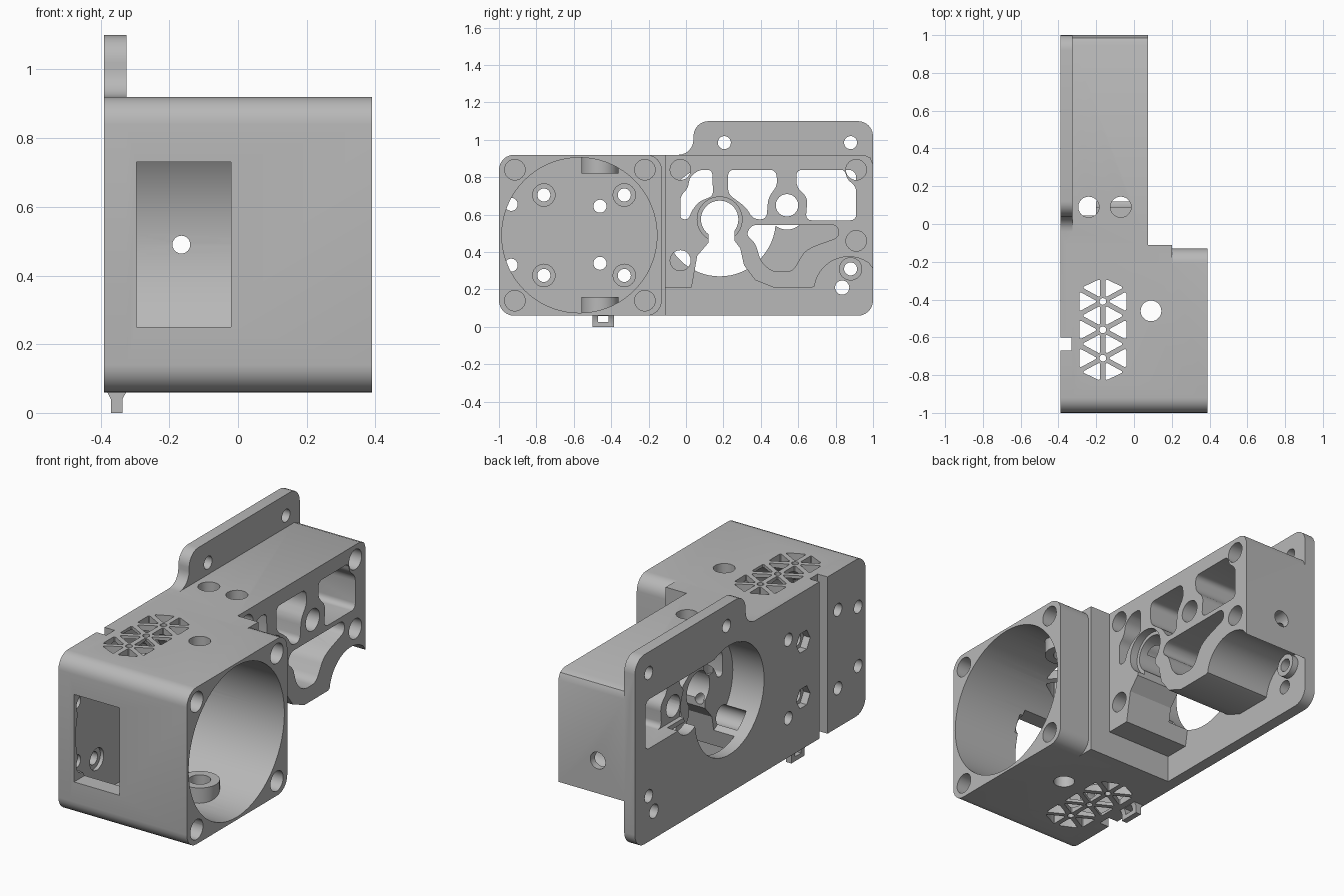
import bpy, bmesh, math
from mathutils import Vector

if "Cube" in bpy.data.objects:
    bpy.data.objects.remove(bpy.data.objects["Cube"])

grey = bpy.data.materials.new("grey")
grey.diffuse_color = (0.48, 0.48, 0.48, 1)
grey.use_nodes = True
grey.node_tree.nodes["Principled BSDF"].inputs["Base Color"].default_value = grey.diffuse_color
helpers = []


def rounded(pts, r, n=6):
    """Replace each corner of a closed outline with an arc."""
    out = []
    pts = [Vector(p) for p in pts]
    for i, b in enumerate(pts):
        u, v = pts[i - 1] - b, pts[(i + 1) % len(pts)] - b
        d = min(r, u.length * 0.45, v.length * 0.45)
        a, c = b + u.normalized() * d, b + v.normalized() * d
        w = math.sin(u.angle(v) / 2)
        for k in range(n + 1):
            t = k / n
            f, g, h = (1 - t) ** 2, 2 * w * t * (1 - t), t * t
            out.append((a * f + b * g + c * h) / (f + g + h))
    return out


def circle(a, b, r, n=32):
    return [(a + r * math.cos(2 * math.pi * i / n),
             b + r * math.sin(2 * math.pi * i / n)) for i in range(n)]


def rect(a0, b0, a1, b1):
    return [(a0, b0), (a1, b0), (a1, b1), (a0, b1)]


def prism(name, axis, pts, lo, hi):
    """Extrude an outline along x (y,z), y (x,z) or z (x,y)."""
    place = {"x": lambda a, b: (lo, a, b), "y": lambda a, b: (a, lo, b),
             "z": lambda a, b: (a, b, lo)}[axis]
    direction = {"x": (1, 0, 0), "y": (0, 1, 0), "z": (0, 0, 1)}[axis]
    bm = bmesh.new()
    face = bm.faces.new([bm.verts.new(place(*p)) for p in pts])
    res = bmesh.ops.extrude_face_region(bm, geom=[face], use_keep_orig=True)
    moved = [v for v in res["geom"] if isinstance(v, bmesh.types.BMVert)]
    bmesh.ops.translate(bm, verts=moved, vec=Vector(direction) * (hi - lo))
    bmesh.ops.recalc_face_normals(bm, faces=bm.faces)
    me = bpy.data.meshes.new(name)
    bm.to_mesh(me)
    bm.free()
    me.materials.append(grey)
    ob = bpy.data.objects.new(name, me)
    bpy.context.collection.objects.link(ob)
    return ob


# Mounting plate with raised rear tab
housing = prism("housing", "x", rounded([(-1, .06), (1, .06), (1, 1.1), (.04, 1.1),
                (.04, .92), (-1, .92)], .08), -.39, -.325)


def boolean(op, axis, pts, lo, hi):
    ob = prism("helper", axis, pts, lo, hi)
    ob.hide_render = True
    helpers.append(ob)
    m = housing.modifiers.new("bool", "BOOLEAN")
    m.operation, m.solver, m.object = op, "EXACT", ob


def add(*a):
    boolean("UNION", *a)


def cut(*a):
    boolean("DIFFERENCE", *a)


def holes(points, r, lo, hi, axis="x", n=24):
    for a, b in points:
        cut(axis, circle(a, b, r, n), lo, hi)


# Front motor housing, rear flange and gear body
add("x", rounded(rect(-1, .06, -.13, .92), .08), -.36, .39)
add("x", rect(-.5, .06, -.11, .92), -.36, .2)
body = [(-.2, .92), (-.2, .21), (.03, .21), (.06, .38), (.12, .45), (.12, .52),
        (.26, .52), (.26, .46), (.29, .42), (.31, .33), (.37, .25), (.47, .21), (.67, .21)]
body += [(.87 + .185 * math.cos(t), .19 + .185 * math.sin(t))
         for t in (math.radians(172 - 9 * i) for i in range(14))]
body += [(1, .31), (1, .87), (.985, .905), (.95, .92)]
add("x", body, -.36, .075)

# Motor cavity, its side notches and the front window
cut("x", circle(-.57, .49, .415, 72), -.325, .5)
for z in (.33, .65):
    cut("x", circle(-.925, z, .055), -.325, 0)
cut("y", rect(-.295, .25, -.02, .73), -1.1, -.8)

# Inner bosses around the vertical access hole
add("z", circle(.09, -.46, .1), .82, .905)
add("z", circle(.09, -.46, .1), .075, .16)
holes([(.09, -.46)], .055, -.1, 1.2, "z")

# Corner bolt holes and motor floor holes
holes([(y, z) for y in (-.915, -.22) for z in (.14, .84)], .055, -.3, .5)
holes([(-.03, .84), (-.03, .355), (.91, .84), (.91, .46)], .055, -.32, .2)
floor = [(y, z) for y in (-.76, -.33) for z in (.275, .705)]
holes(floor, .06, -.345, -.3)
holes(floor + [(-.935, .33), (-.935, .655), (-.46, .34), (-.46, .645)], .035, -.5, -.3)
for z in (.34, .645):
    cut("x", circle(-.46, z, .06, 6), -.5, -.35)

# Gear recess, plate window and bearing bore
cut("x", circle(.18, .57, .3, 64), -.5, -.2)
cut("x", rounded(rect(.18, .57, .91, .84), .04), -.5, -.3)
cut("x", circle(.54, .62, .1), -.5, -.325)
cut("x", circle(.18, .575, .1, 40), -.5, .2)
cut("x", circle(.18, .575, .12, 40), .03, .2)

# Openings in the gear body
cut("x", rounded([(-.03, .575), (-.03, .7), (.01, .74), (.02, .8), (.07, .84), (.14, .84),
                  (.145, .7), (.07, .67), (.03, .62), (.015, .575)], .025, 4), -.5, .2)
cut("x", rounded([(.225, .84), (.48, .84), (.49, .76), (.44, .69), (.43, .575), (.36, .575),
                  (.32, .64), (.225, .71)], .03, 4), -.5, .2)
cut("x", rounded([(.59, .84), (.85, .84), (.86, .79), (.91, .75), (.91, .57), (.64, .57),
                  (.65, .69), (.59, .75)], .03, 4), -.5, .2)
holes([(.54, .65)], .06, -.5, .2)
cut("x", rounded([(.35, .545), (.32, .49), (.37, .45), (.4, .35), (.46, .295), (.57, .295),
                  (.63, .4), (.68, .43), (.82, .48), (.81, .545)], .035, 4), -.325, .2)

# Screw holes in the plate
add("x", circle(.88, .31, .062), -.35, -.29)
holes([(.205, .985), (.88, .985), (.88, .31)], .035, -.5, -.2)
holes([(.835, .21)], .038, -.5, -.2)

# Long rod hole with wider rear threaded bore, vertical filament holes
holes([(-.165, .49)], .026, -.3, 1.1, "y")
holes([(-.165, .49)], .046, .8, 1.1, "y")
holes([(-.24, .09), (-.07, .09)], .055, .62, 1.1, "z")

# Vertical groove across the plate
cut("z", rect(-.5, -.67, -.33, -.6), -.1, 1.2)


# Triangular ventilation grille through top and bottom
def vent(pts):
    c = sum((Vector(p) for p in pts), Vector((0, 0))) / 3
    cut("z", rounded([c + (Vector(p) - c) * .7 for p in pts], .012, 3), -.1, 1.2)


for s in (-1, 1):
    inner, outer = -.165, -.165 + s * .138
    for k in range(-2, 2):
        y = -.56 + .15 * k
        y0, y1 = max(y, -.85), min(y + .15, -.27)
        vent([(inner, y0), (inner, y1), (outer, y + .075)])
        if k > -2:
            vent([(inner, y), (outer, y + .075), (outer, y - .075)])
holes([(-.165, -.56 + .15 * k) for k in (-1, 0, 1)], .018, -.1, 1.2, "z", 12)

# Bake the booleans and drop the helpers
dg = bpy.context.evaluated_depsgraph_get()
mesh = bpy.data.meshes.new_from_object(housing.evaluated_get(dg))
housing.modifiers.clear()
housing.data = mesh
mesh.materials.clear()
mesh.materials.append(grey)
for ob in helpers:
    bpy.data.objects.remove(ob)

# Small wire clip under the plate
clip = prism("cable_clip", "y", [(-.385, .07), (-.37, .04), (-.37, 0), (-.337, 0),
             (-.337, .04), (-.32, .07)], -.5, -.385)
slot = prism("clip_slot", "x", rect(-.47, .025, -.415, .058), -.5, -.2)
m = clip.modifiers.new("slot", "BOOLEAN")
m.operation, m.solver, m.object = "DIFFERENCE", "EXACT", slot
slot.hide_render = True
slot.hide_set(True)

for ob in (housing, clip):
    bpy.ops.object.select_all(action="DESELECT")
    ob.select_set(True)
    bpy.context.view_layer.objects.active = ob
    bpy.ops.object.shade_smooth_by_angle(angle=math.radians(30))
